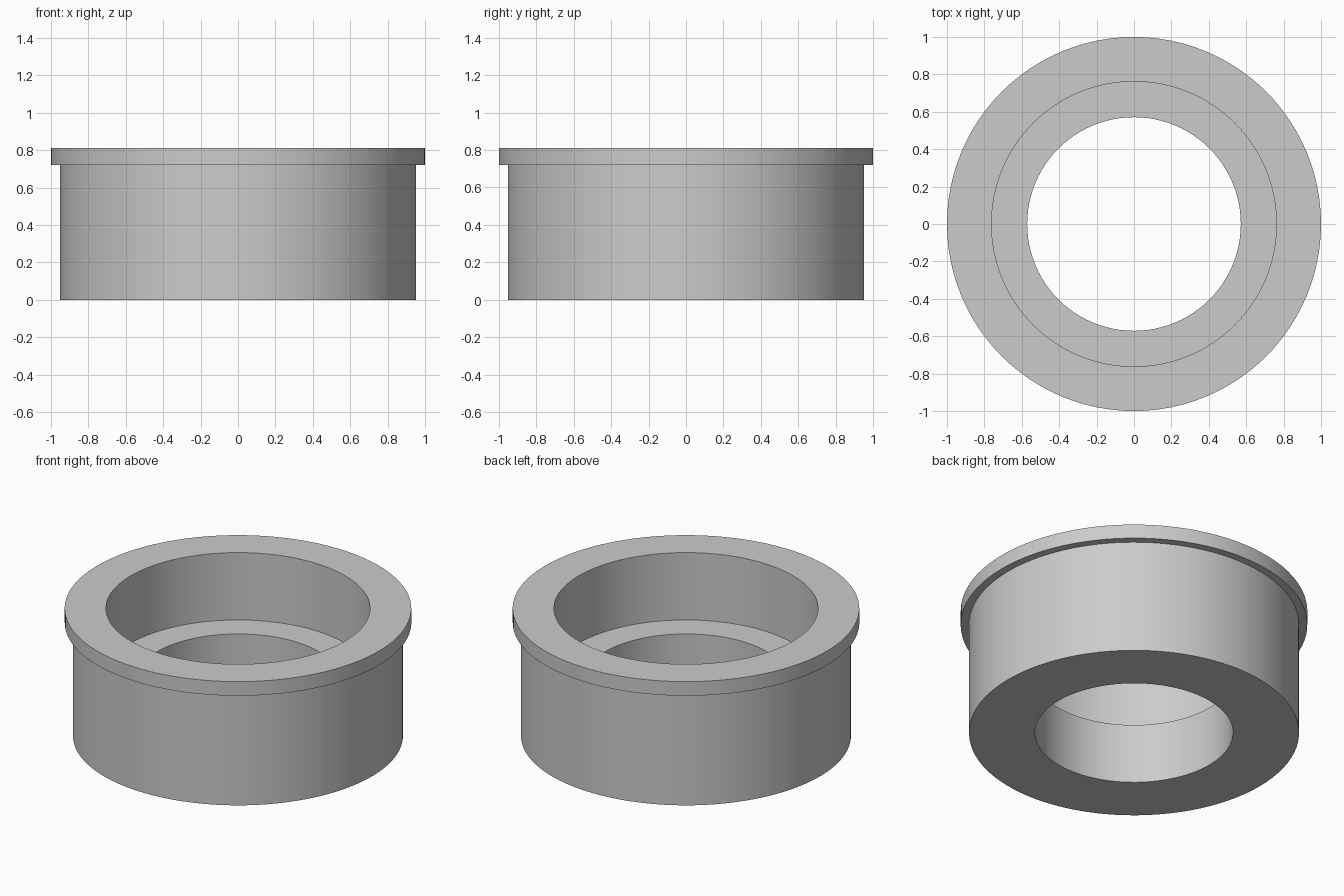
import bpy
import bmesh
import math
from mathutils import Vector

cube = bpy.data.objects.get("Cube")
if cube:
    bpy.data.objects.remove(cube, do_unlink=True)

SEGMENTS = 96
OUTER, FLANGE = 0.952, 1.0        # outside radii
BORE, RECESS = 0.571, 0.762       # inside radii
LEDGE, FLANGE_Z, TOP = 0.381, 0.72, 0.81

# Plain grey metal
grey = bpy.data.materials.new("grey_metal")
grey.use_nodes = True
colour = (0.6, 0.6, 0.6, 1)
grey.diffuse_color = colour
grey.node_tree.nodes["Principled BSDF"].inputs["Base Color"].default_value = colour


def lathe(name, profile):
    """Revolve a closed (radius, height) profile around the z axis."""
    bm = bmesh.new()
    verts = [bm.verts.new((r, 0, z)) for r, z in profile]
    edges = [bm.edges.new((a, b)) for a, b in zip(verts, verts[1:] + verts[:1])]
    bmesh.ops.spin(bm, geom=verts + edges, cent=Vector(), axis=Vector((0, 0, 1)),
                   angle=math.tau, steps=SEGMENTS, use_merge=True)
    bmesh.ops.remove_doubles(bm, verts=bm.verts[:], dist=0.0001)
    bmesh.ops.recalc_face_normals(bm, faces=bm.faces[:])
    mesh = bpy.data.meshes.new(name)
    bm.to_mesh(mesh)
    bm.free()
    mesh.materials.append(grey)
    obj = bpy.data.objects.new(name, mesh)
    bpy.context.collection.objects.link(obj)
    bpy.ops.object.select_all(action="DESELECT")
    obj.select_set(True)
    bpy.context.view_layer.objects.active = obj
    bpy.ops.object.shade_smooth_by_angle(angle=math.radians(30))
    return obj


# Flanged bushing with a stepped bore
lathe("flanged_bushing", [
    (BORE, 0), (OUTER, 0), (OUTER, FLANGE_Z), (FLANGE, FLANGE_Z),
    (FLANGE, TOP), (RECESS, TOP), (RECESS, LEDGE), (BORE, LEDGE),
])
